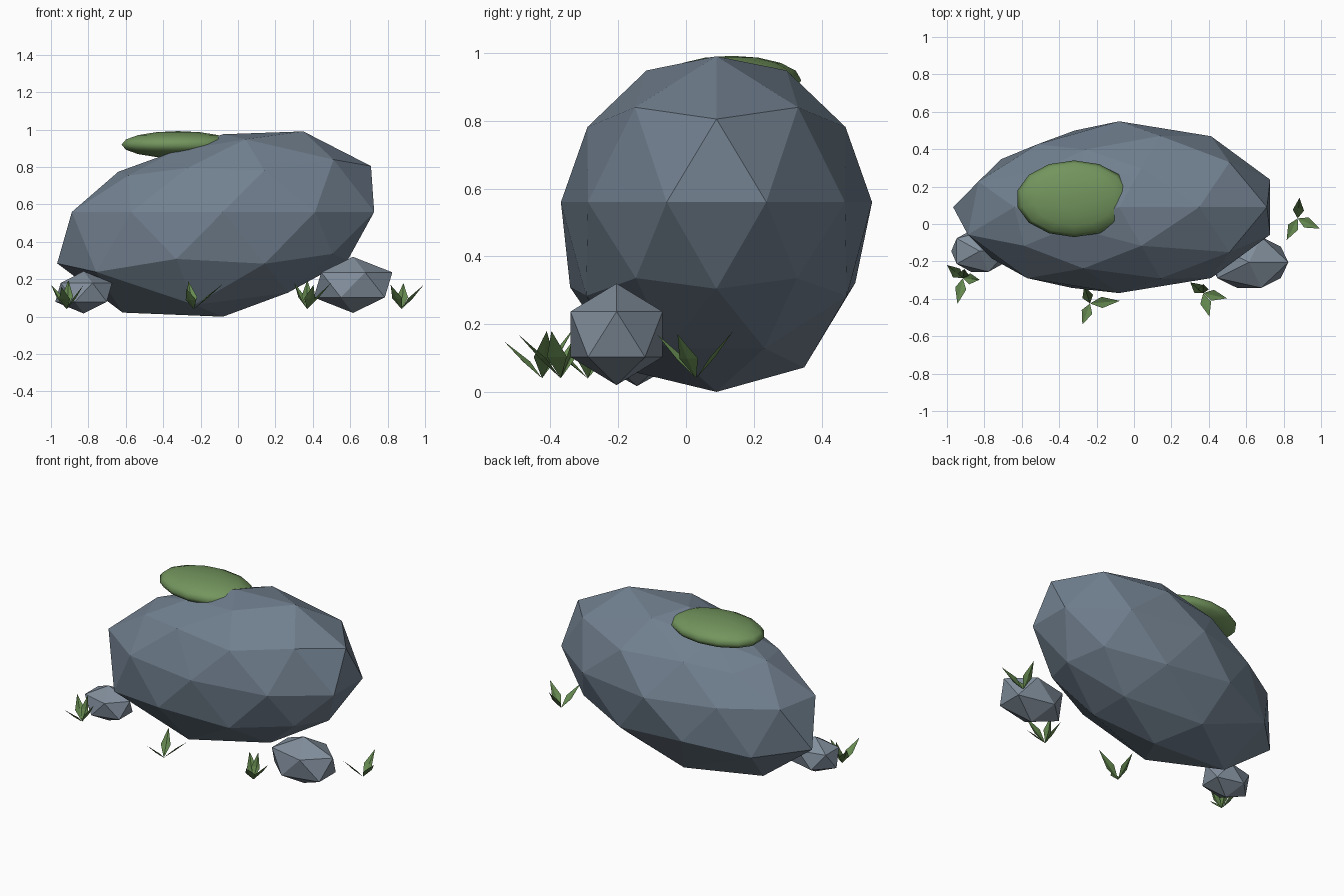
import bpy, bmesh
from math import sin, cos, radians
from mathutils import Vector

if "Cube" in bpy.data.objects:
    bpy.data.objects.remove(bpy.data.objects["Cube"])


def material(name, rgb):
    m = bpy.data.materials.new(name)
    m.diffuse_color = (*rgb, 1)
    m.use_nodes = True
    m.node_tree.nodes["Principled BSDF"].inputs["Base Color"].default_value = m.diffuse_color
    return m


stone = material("stone", (0.165, 0.215, 0.275))
light_stone = material("light_stone", (0.22, 0.27, 0.33))
moss_green = material("moss_green", (0.17, 0.30, 0.11))
grass_green = material("grass_green", (0.13, 0.25, 0.08))


def finish(bm, name, mat, smooth=False):
    me = bpy.data.meshes.new(name)
    for f in bm.faces:
        f.smooth = smooth
    bm.to_mesh(me)
    bm.free()
    me.materials.append(mat)
    ob = bpy.data.objects.new(name, me)
    bpy.context.collection.objects.link(ob)
    return ob


def rock(name, subdivisions, centre, size, mat, bulge=None):
    bm = bmesh.new()
    bmesh.ops.create_icosphere(bm, subdivisions=subdivisions, radius=1)
    for v in bm.verts:
        f = bulge(v.co) if bulge else 1
        v.co = Vector(c + s * f * p for c, s, p in zip(centre, size, v.co))
        v.co.z = max(v.co.z, 0)
    return finish(bm, name, mat)


def boulder_bulge(p):
    # Heavy at lower left and upper right, slimmer at the back left
    f = 0.85 - 0.12 * p.z + 0.25 * p.x * p.z - 0.06 * p.z ** 2 - 0.03 * p.y ** 4
    if p.x < -0.1 and p.y > 0.1:
        f += 0.2 * p.x * p.y
    return f


# Boulder: low-poly sphere
rock("boulder", 2, (-0.08, 0.09, 0.56), (1, 0.56, 0.62), stone, boulder_bulge)

# Small stones
rock("right_stone", 1, (0.615, -0.205, 0.17), (0.235, 0.16, 0.15), light_stone)
rock("left_stone", 1, (-0.825, -0.145, 0.13), (0.17, 0.13, 0.113), light_stone)

# Moss cap: smooth flattened ball
bm = bmesh.new()
bmesh.ops.create_uvsphere(bm, u_segments=14, v_segments=8, radius=1)
for v in bm.verts:
    v.co = Vector((-0.32 + 0.31 * v.co.x, 0.135 + 0.205 * v.co.y, 0.92 + 0.072 * v.co.z))
finish(bm, "moss", moss_green, True)


# Grass tufts: folded leaf blades leaning outwards
def tuft(name, x, y, blades):
    bm = bmesh.new()
    for angle, reach, height in blades:
        a = radians(angle)
        out, side = Vector((cos(a), sin(a), 0)), Vector((-sin(a), cos(a), 0))
        base = Vector((x, y, 0.04))
        mid = base + out * reach * 0.4 + Vector((0, 0, height * 0.45))
        pts = [base, mid + side * 0.03, mid + out * 0.012, mid - side * 0.03,
               base + out * reach + Vector((0, 0, height))]
        b, l, m, r, t = [bm.verts.new(p) for p in pts]
        for f in ((b, m, l), (b, r, m), (l, m, t), (m, r, t)):
            bm.faces.new(f)
    finish(bm, name, grass_green)


tuft("grass_right", 0.875, 0.03, [(-25, 0.13, 0.13), (85, 0.11, 0.14), (243, 0.13, 0.13)])
tuft("grass_front", -0.235, -0.425, [(5, 0.16, 0.14), (108, 0.10, 0.15), (250, 0.12, 0.11)])
tuft("grass_front_right", 0.37, -0.37,
     [(-12, 0.13, 0.14), (-75, 0.13, 0.13), (140, 0.09, 0.14), (90, 0.05, 0.155)])
tuft("grass_left", -0.915, -0.29,
     [(-5, 0.09, 0.13), (140, 0.11, 0.13), (258, 0.14, 0.12), (80, 0.05, 0.155)])
